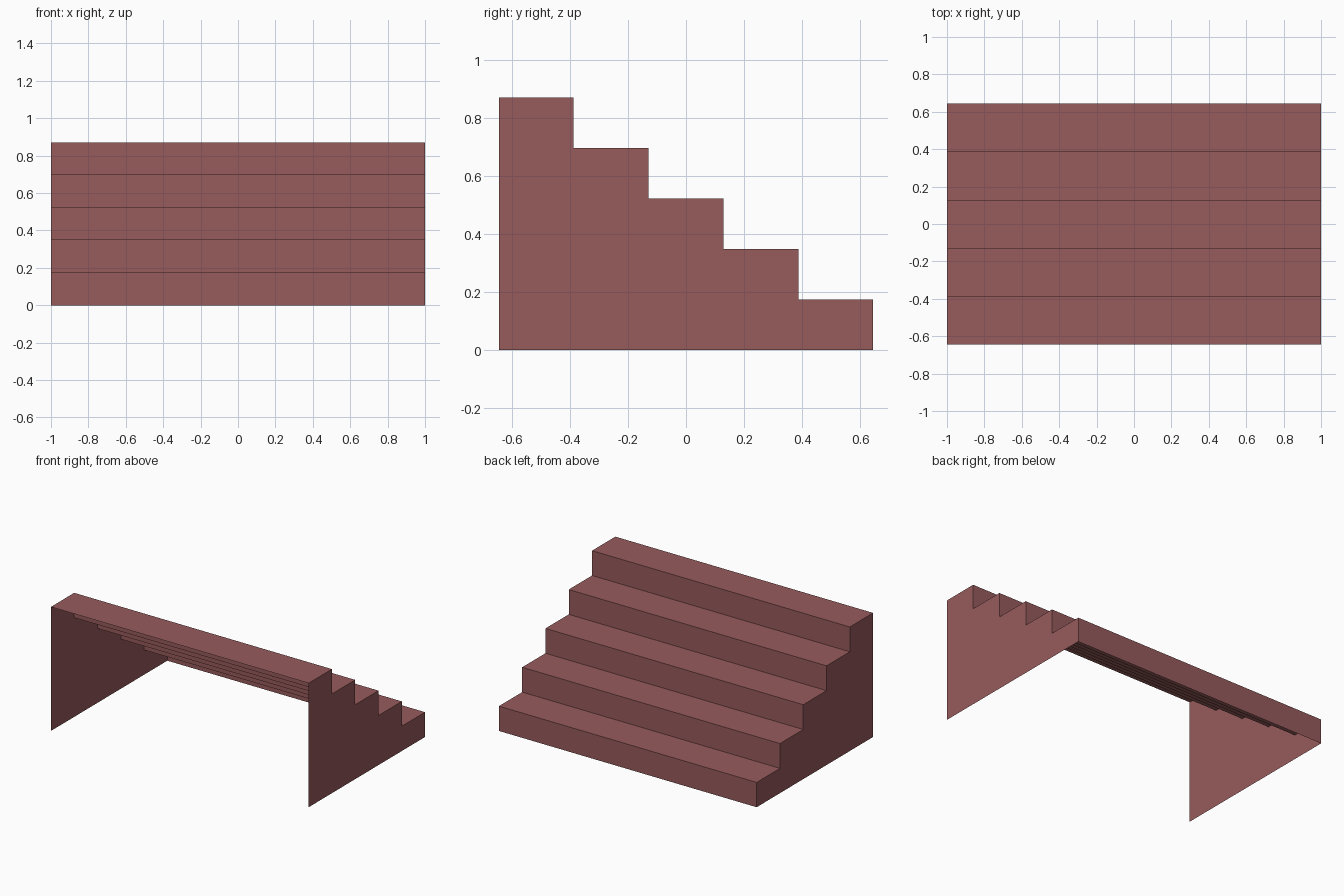
import bpy
import bmesh

cube = bpy.data.objects.get("Cube")
if cube:
    bpy.data.objects.remove(cube, do_unlink=True)

STEPS = 5
HALF_WIDTH = 1.0
HALF_DEPTH = 0.645
HEIGHT = 0.87
RUN = 2 * HALF_DEPTH / STEPS
RISE = HEIGHT / STEPS

# One dusty red material for the whole staircase
red = bpy.data.materials.new("dusty_red")
red.use_nodes = True
color = (0.31, 0.105, 0.107, 1.0)
red.diffuse_color = color
red.node_tree.nodes["Principled BSDF"].inputs["Base Color"].default_value = color


def add_object(name, bm):
    mesh = bpy.data.meshes.new(name)
    bm.to_mesh(mesh)
    bm.free()
    mesh.materials.append(red)
    obj = bpy.data.objects.new(name, mesh)
    bpy.context.collection.objects.link(obj)


# Stepped profile (y, z), from the top edge at the front down to the ground
profile = [(-HALF_DEPTH, HEIGHT)]
for i in range(1, STEPS + 1):
    y = -HALF_DEPTH + i * RUN
    profile.append((y, HEIGHT - (i - 1) * RISE))
    profile.append((y, HEIGHT - i * RISE))

# Treads and risers: one folded sheet, open at the front and underneath
bm = bmesh.new()
rows = [[bm.verts.new((x, y, z)) for x in (-HALF_WIDTH, HALF_WIDTH)]
        for y, z in profile]
for (a, b), (c, d) in zip(rows, rows[1:]):
    bm.faces.new((b, d, c, a))
add_object("treads_and_risers", bm)

# Stepped side walls, facing outwards
outline = profile + [(-HALF_DEPTH, 0.0)]
for name, x in (("left_wall", HALF_WIDTH), ("right_wall", -HALF_WIDTH)):
    bm = bmesh.new()
    points = outline[::-1] if x > 0 else outline
    bm.faces.new([bm.verts.new((x, y, z)) for y, z in points])
    add_object(name, bm)
